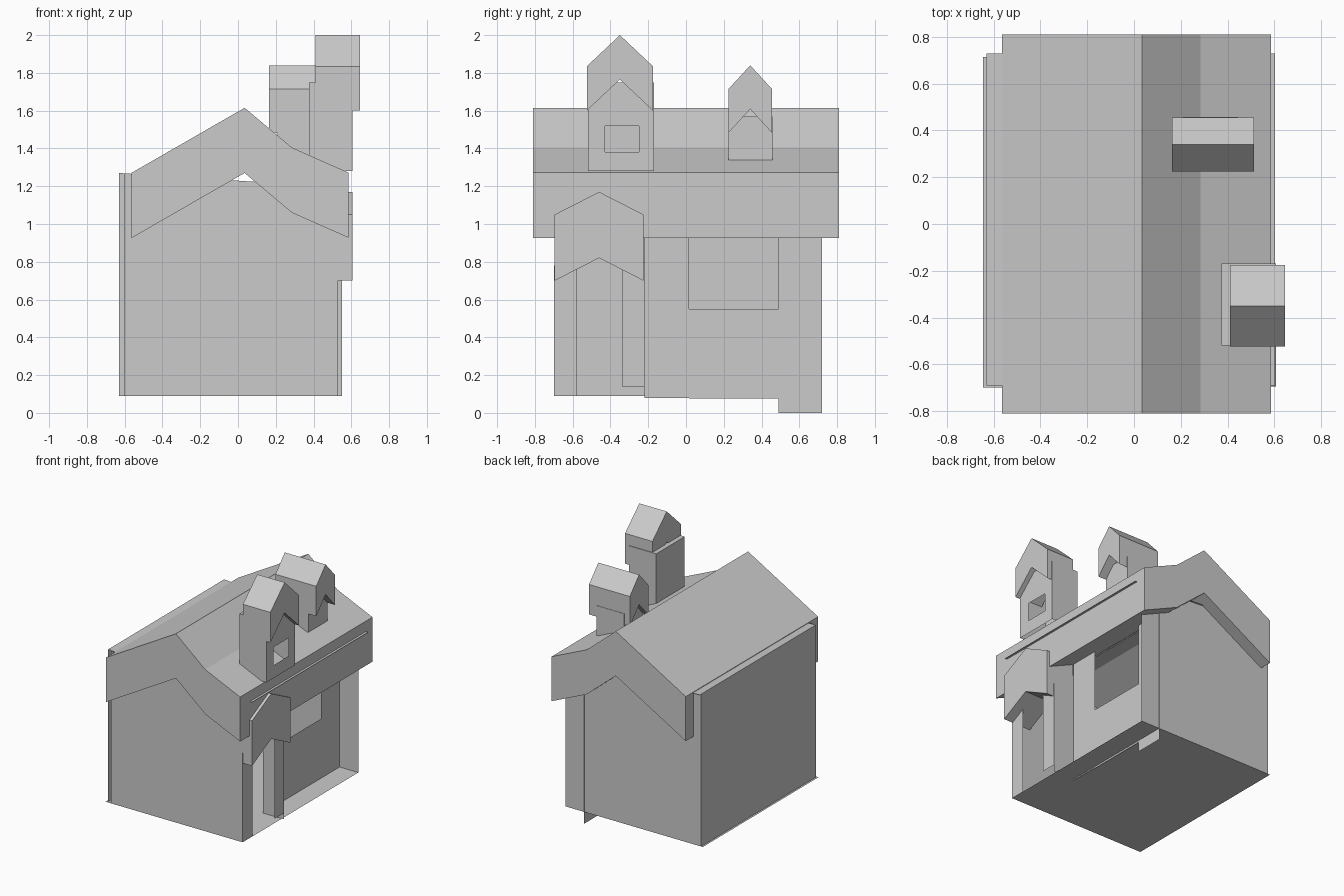
import bpy

cube = bpy.data.objects.get("Cube")
if cube:
    bpy.data.objects.remove(cube, do_unlink=True)

grey = bpy.data.materials.new("plain_grey")
grey.use_nodes = True
grey.diffuse_color = (0.6, 0.6, 0.6, 1)
grey.node_tree.nodes["Principled BSDF"].inputs["Base Color"].default_value = (0.6, 0.6, 0.6, 1)


def build(name, verts, faces):
    mesh = bpy.data.meshes.new(name)
    mesh.from_pydata(verts, [], faces)
    mesh.materials.append(grey)
    mesh.update()
    obj = bpy.data.objects.new(name, mesh)
    bpy.context.scene.collection.objects.link(obj)
    return obj


def sheet(name, axis, at, outline, flip=False):
    """Thin flat panel at a fixed coordinate on one axis."""
    verts = []
    for point in outline:
        v = list(point)
        v.insert(axis, at)
        verts.append(v)
    order = list(range(len(verts)))
    return build(name, verts, [order[::-1] if flip else order])


def rect(u0, u1, v0, v1):
    return [(u0, v0), (u1, v0), (u1, v1), (u0, v1)]


def thick_roof(name, axis, start, end, profile, drop):
    """Solid roof: a profile with a constant vertical thickness, extruded along x or y."""
    verts, faces, n = [], [], len(profile)
    for along in (start, end):
        for lower in (0, drop):
            for u, z in profile:
                verts.append((along, u, z - lower) if axis == 0 else (u, along, z - lower))
    top0, low0, top1, low1 = 0, n, 2 * n, 3 * n
    for i in range(n - 1):
        j = i + 1
        faces += [(top0 + i, top0 + j, top1 + j, top1 + i),
                  (low0 + j, low0 + i, low1 + i, low1 + j),
                  (low0 + i, low0 + j, top0 + j, top0 + i),
                  (low1 + j, low1 + i, top1 + i, top1 + j)]
    for i in (0, n - 1):
        quad = (low0 + i, top0 + i, top1 + i, low1 + i)
        faces.append(quad if i == 0 else quad[::-1])
    if axis == 0:
        faces = [f[::-1] for f in faces]
    obj = build(name, verts, faces)
    # Keep the outside of the solid facing outward
    import bmesh
    bm = bmesh.new()
    bm.from_mesh(obj.data)
    bmesh.ops.recalc_face_normals(bm, faces=bm.faces)
    bm.to_mesh(obj.data)
    bm.free()


def gable(y0, y1, eave, apex):
    return [(y0, eave), ((y0 + y1) / 2, apex), (y1, eave)]


def panel_with_hole(name, x, outer, hole):
    """Right-facing wall with a rectangular opening, as four panels."""
    y0, y1, z0, z1 = outer
    a, b, c, d = hole
    for tag, r in (("front", (y0, a, z0, z1)), ("back", (b, y1, z0, z1)),
                   ("below", (a, b, z0, c)), ("above", (a, b, d, z1))):
        sheet(name + "_" + tag, 0, x, rect(*r))


# House shell
base = 0.09
sheet("floor", 2, base, rect(-0.645, 0.53, -0.7, 0.715))
sheet("front_wall", 1, -0.7, [(-0.6, base), (0.53, base), (0.53, 1.195), (-0.6, 1.268)])
sheet("back_wall", 1, 0.715, [(-0.63, base), (0.53, base), (0.53, 1.195), (-0.63, 1.27)], True)
sheet("left_wall", 0, -0.63, rect(-0.69, 0.715, base, 1.27), True)
build("ceiling", [(-0.63, -0.69, 1.27), (0.603, -0.69, 1.19),
                  (0.603, 0.73, 1.19), (-0.63, 0.73, 1.27)], [(0, 1, 2, 3)])

# Recessed right wall with window opening
recess = 0.37
sheet("recess_wall_front", 0, recess, rect(-0.22, 0.015, 0.08, 1.15))
sheet("recess_wall_sill", 0, recess, rect(0.015, 0.49, 0.075, 0.55))
sheet("recess_wall_back", 0, recess, rect(0.49, 0.72, 0, 1.15))

# Main roof
thick_roof("main_roof", 1, -0.81, 0.81,
           [(-0.565, 1.27), (0.035, 1.615), (0.285, 1.405), (0.585, 1.272)], 0.345)

# Porch
thick_roof("porch_roof", 0, recess, 0.607, gable(-0.695, -0.225, 1.05, 1.17), 0.35)
sheet("porch_post_front", 0, 0.53, rect(-0.7, -0.58, base, 0.78))
sheet("porch_post_back", 0, 0.55, rect(-0.34, -0.22, 0.14, 0.8))
sheet("porch_side_wall", 1, -0.22, rect(recess, 0.55, base, 0.93), True)


# Roof towers
def tower(name, x0, x1, y0, y1, z0, z1, hole=None):
    sheet(name + "_front", 1, y0, rect(x0, x1, z0, z1))
    sheet(name + "_back", 1, y1, rect(x0, x1, z0, z1), True)
    sheet(name + "_left", 0, x0, rect(y0, y1, z0, z1), True)
    sheet(name + "_top", 2, z1, rect(x0, x1, y0, y1))
    if hole:
        panel_with_hole(name + "_right", x1, (y0, y1, z0, z1), hole)
    else:
        sheet(name + "_right", 0, x1, rect(y0, y1, z0, z1))


tower("front_tower", 0.375, 0.607, -0.52, -0.17, 1.28, 1.75, (-0.43, -0.25, 1.38, 1.52))
thick_roof("front_tower_roof", 0, 0.41, 0.645, gable(-0.525, -0.175, 1.835, 2.0), 0.235)
tower("back_tower", 0.21, 0.445, 0.225, 0.458, 1.34, 1.57)
thick_roof("back_tower_roof", 0, 0.163, 0.513, gable(0.225, 0.455, 1.715, 1.84), 0.232)
